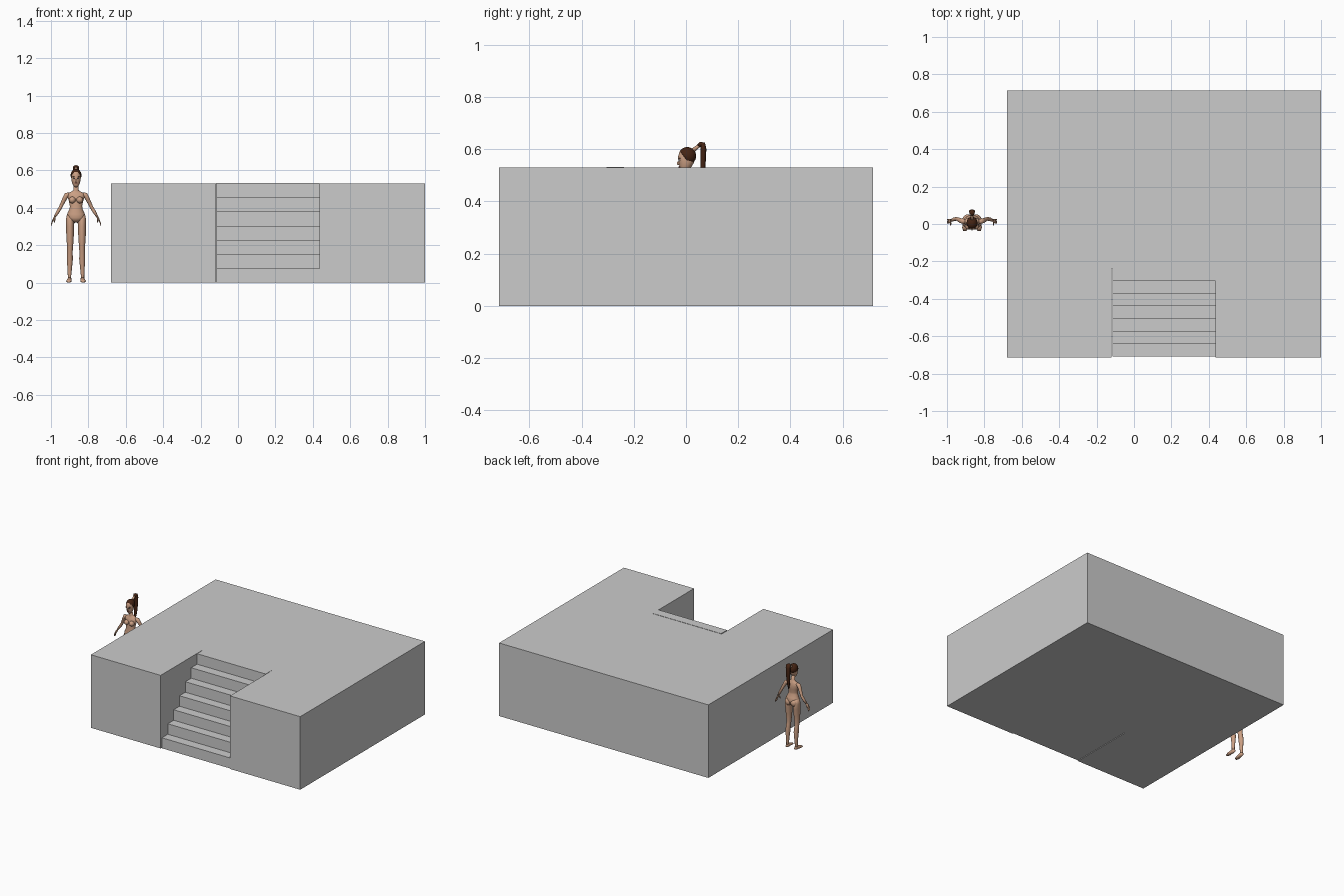
import bpy, bmesh, math
from mathutils import Vector

FX, FY = -0.866, 0.01   # position of the scale figure


def mat(name, col):
    m = bpy.data.materials.new(name)
    m.diffuse_color = (*col, 1)
    return m


GREY = mat("grey", (0.6, 0.6, 0.6))
SKIN = mat("skin", (0.60, 0.35, 0.23))
HAIR = mat("brown hair", (0.06, 0.018, 0.007))
WHITE = mat("eye white", (0.75, 0.75, 0.75))
DARK = mat("dark", (0.02, 0.015, 0.015))
LIP = mat("lips", (0.42, 0.13, 0.10))


def finish(bm, name, material, smooth=False):
    bmesh.ops.recalc_face_normals(bm, faces=bm.faces)
    me = bpy.data.meshes.new(name)
    bm.to_mesh(me)
    bm.free()
    me.materials.append(material)
    if smooth:
        for p in me.polygons:
            p.use_smooth = True
    ob = bpy.data.objects.new(name, me)
    bpy.context.collection.objects.link(ob)
    return ob


def prism(name, pts, place, vec, material):
    """Extrude a flat outline; place() maps 2D points to 3D."""
    bm = bmesh.new()
    f = bm.faces.new([bm.verts.new(place(a, b)) for a, b in pts])
    r = bmesh.ops.extrude_face_region(bm, geom=[f])
    vs = [g for g in r["geom"] if isinstance(g, bmesh.types.BMVert)]
    bmesh.ops.translate(bm, verts=vs, vec=vec)
    return finish(bm, name, material)


def tube(name, rows, material, n=16):
    """Smooth loft through rows of (x, y, z, half width, half depth), figure space."""
    bm = bmesh.new()
    P = [Vector(r[:3]) for r in rows]
    rings = []
    for i, r in enumerate(rows):
        t = (P[min(i + 1, len(P) - 1)] - P[max(i - 1, 0)]).normalized()
        u = Vector((1, 0, 0))
        u = (u - t * t.dot(u)).normalized()
        v = t.cross(u)
        rings.append([bm.verts.new(P[i] + u * r[3] * math.cos(k * math.tau / n)
                                   + v * r[4] * math.sin(k * math.tau / n)) for k in range(n)])
    for a, b in zip(rings, rings[1:]):
        for k in range(n):
            bm.faces.new((a[k], a[(k + 1) % n], b[(k + 1) % n], b[k]))
    bm.faces.new(rings[0])
    bm.faces.new(rings[-1])
    ob = finish(bm, name, material, True)
    ob.location = (FX, FY, 0)
    return ob


def ball(name, c, s, material, cut=None):
    """Ellipsoid; cut = (point, normal) removes the side the normal points to."""
    bm = bmesh.new()
    bmesh.ops.create_uvsphere(bm, u_segments=20, v_segments=14, radius=1)
    bmesh.ops.scale(bm, verts=bm.verts, vec=s)
    bmesh.ops.translate(bm, verts=bm.verts, vec=c)
    if cut:
        bmesh.ops.bisect_plane(bm, geom=bm.verts[:] + bm.edges[:] + bm.faces[:],
                               plane_co=cut[0], plane_no=cut[1], clear_outer=True)
        bmesh.ops.holes_fill(bm, edges=bm.edges[:])
    ob = finish(bm, name, material, True)
    ob.location = (FX, FY, 0)
    return ob


# platform with a stair notch in the front
X0, X1, Y, H = -0.68, 1.0, 0.715, 0.53
SX0, SX1, SY = -0.12, 0.436, -0.238
prism("platform", [(X0, -Y), (SX0, -Y), (SX0, SY), (SX1, SY), (SX1, -Y), (X1, -Y), (X1, Y), (X0, Y)],
      lambda a, b: (a, b, 0), (0, 0, H), GREY)

# seven-step staircase filling the notch
N, SF = 7, -0.708
run, rise = (SY - SF) / N, (H + 0.002) / N
prof = [(SF, 0)]
for i in range(N):
    prof += [(SF + i * run, (i + 1) * rise), (SF + (i + 1) * run, (i + 1) * rise)]
prof.append((SY, 0))
prism("stairs", prof, lambda a, b: (SX0 + 0.005, a, b), (SX1 - SX0 - 0.005, 0, 0), GREY)

# torso and neck
tube("torso", [(0, 0.004, 0.322, 0.010, 0.012), (0, 0.004, 0.333, 0.040, 0.030),
               (0, 0.003, 0.350, 0.051, 0.035), (0, 0, 0.370, 0.046, 0.031),
               (0, -0.003, 0.395, 0.034, 0.024), (0, -0.003, 0.410, 0.033, 0.023),
               (0, 0, 0.435, 0.038, 0.025), (0, 0.002, 0.460, 0.046, 0.024),
               (0, 0.003, 0.476, 0.046, 0.019), (0, 0.003, 0.487, 0.024, 0.015),
               (0, 0.001, 0.495, 0.013, 0.013), (0, -0.004, 0.530, 0.012, 0.012)], SKIN, 20)

# head, face and nose
tube("head", [(0, -0.026, 0.514, 0.006, 0.006), (0, -0.021, 0.519, 0.014, 0.014),
              (0, -0.015, 0.533, 0.021, 0.023), (0, -0.010, 0.552, 0.025, 0.030),
              (0, -0.009, 0.570, 0.026, 0.031), (0, -0.007, 0.588, 0.023, 0.028),
              (0, -0.006, 0.600, 0.013, 0.017)], SKIN, 20)
ball("nose", (0, -0.039, 0.546), (0.0035, 0.006, 0.007), SKIN)
ball("lips", (0, -0.0355, 0.532), (0.008, 0.004, 0.003), LIP)

# hair cap, hair band and ponytail
ball("hair_cap", (0, -0.005, 0.574), (0.029, 0.034, 0.034), HAIR,
     ((0, -0.018, 0.572), (0, -0.80, -0.60)))
tube("hair_band", [(0, 0.015, 0.594, 0.009, 0.009), (0, 0.030, 0.606, 0.007, 0.007),
                   (0, 0.040, 0.614, 0.007, 0.007)], SKIN, 12)
tube("ponytail", [(0, 0.038, 0.612, 0.008, 0.007), (0, 0.046, 0.621, 0.013, 0.008),
                  (0, 0.054, 0.620, 0.016, 0.010), (0, 0.057, 0.600, 0.017, 0.011),
                  (0, 0.056, 0.560, 0.016, 0.010), (0, 0.054, 0.510, 0.013, 0.009),
                  (0, 0.050, 0.470, 0.008, 0.006), (0, 0.048, 0.445, 0.002, 0.002)], HAIR, 12)

for s, side in ((-1, "left"), (1, "right")):
    # eyes and brows
    ball(side + "_eye", (s * 0.011, -0.0345, 0.557), (0.0065, 0.004, 0.0035), WHITE)
    ball(side + "_iris", (s * 0.011, -0.0375, 0.557), (0.003, 0.002, 0.003), DARK)
    ball(side + "_brow", (s * 0.012, -0.035, 0.565), (0.008, 0.004, 0.0016), HAIR)
    # chest and seat
    ball(side + "_breast", (s * 0.020, -0.020, 0.442), (0.018, 0.019, 0.018), SKIN)
    ball(side + "_buttock", (s * 0.022, 0.020, 0.338), (0.024, 0.022, 0.026), SKIN)
    # leg
    tube(side + "_leg", [(s * 0.030, 0.004, 0.365, 0.018, 0.022), (s * 0.032, 0.004, 0.335, 0.022, 0.031),
                         (s * 0.032, 0.002, 0.300, 0.021, 0.030), (s * 0.032, 0, 0.250, 0.020, 0.025),
                         (s * 0.032, 0, 0.190, 0.016, 0.018), (s * 0.033, 0.004, 0.165, 0.015, 0.017),
                         (s * 0.033, 0.010, 0.125, 0.016, 0.019), (s * 0.034, 0.012, 0.075, 0.012, 0.013),
                         (s * 0.035, 0.012, 0.035, 0.009, 0.011), (s * 0.035, 0.012, 0.008, 0.009, 0.011)], SKIN)
    # foot
    tube(side + "_foot", [(s * 0.034, 0.026, 0.010, 0.007, 0.008), (s * 0.034, 0.015, 0.015, 0.011, 0.015),
                          (s * 0.036, -0.005, 0.013, 0.012, 0.013), (s * 0.038, -0.030, 0.008, 0.015, 0.008),
                          (s * 0.038, -0.047, 0.005, 0.009, 0.004)], SKIN)
    # arm
    tube(side + "_arm", [(s * 0.036, 0.004, 0.474, 0.010, 0.011), (s * 0.050, 0.005, 0.468, 0.014, 0.014),
                         (s * 0.060, 0.008, 0.451, 0.012, 0.013), (s * 0.073, 0.014, 0.424, 0.010, 0.011),
                         (s * 0.083, 0.018, 0.403, 0.009, 0.010), (s * 0.096, 0.015, 0.381, 0.009, 0.010),
                         (s * 0.113, 0.008, 0.353, 0.006, 0.007)], SKIN, 12)
    # hand and fingers
    tube(side + "_hand", [(s * 0.112, 0.008, 0.355, 0.005, 0.007), (s * 0.119, 0.006, 0.341, 0.005, 0.012),
                          (s * 0.126, 0.004, 0.328, 0.004, 0.012)], SKIN, 10)
    for k in range(4):
        y = -0.005 + k * 0.006
        tube(f"{side}_finger_{k + 1}", [(s * 0.125, y, 0.330, 0.003, 0.003), (s * 0.131, y, 0.316, 0.003, 0.003),
                                        (s * 0.133, y, 0.304, 0.0015, 0.0015)], SKIN, 6)
    tube(side + "_thumb", [(s * 0.115, -0.003, 0.346, 0.004, 0.004), (s * 0.114, -0.013, 0.333, 0.003, 0.003),
                           (s * 0.115, -0.016, 0.322, 0.002, 0.002)], SKIN, 6)
